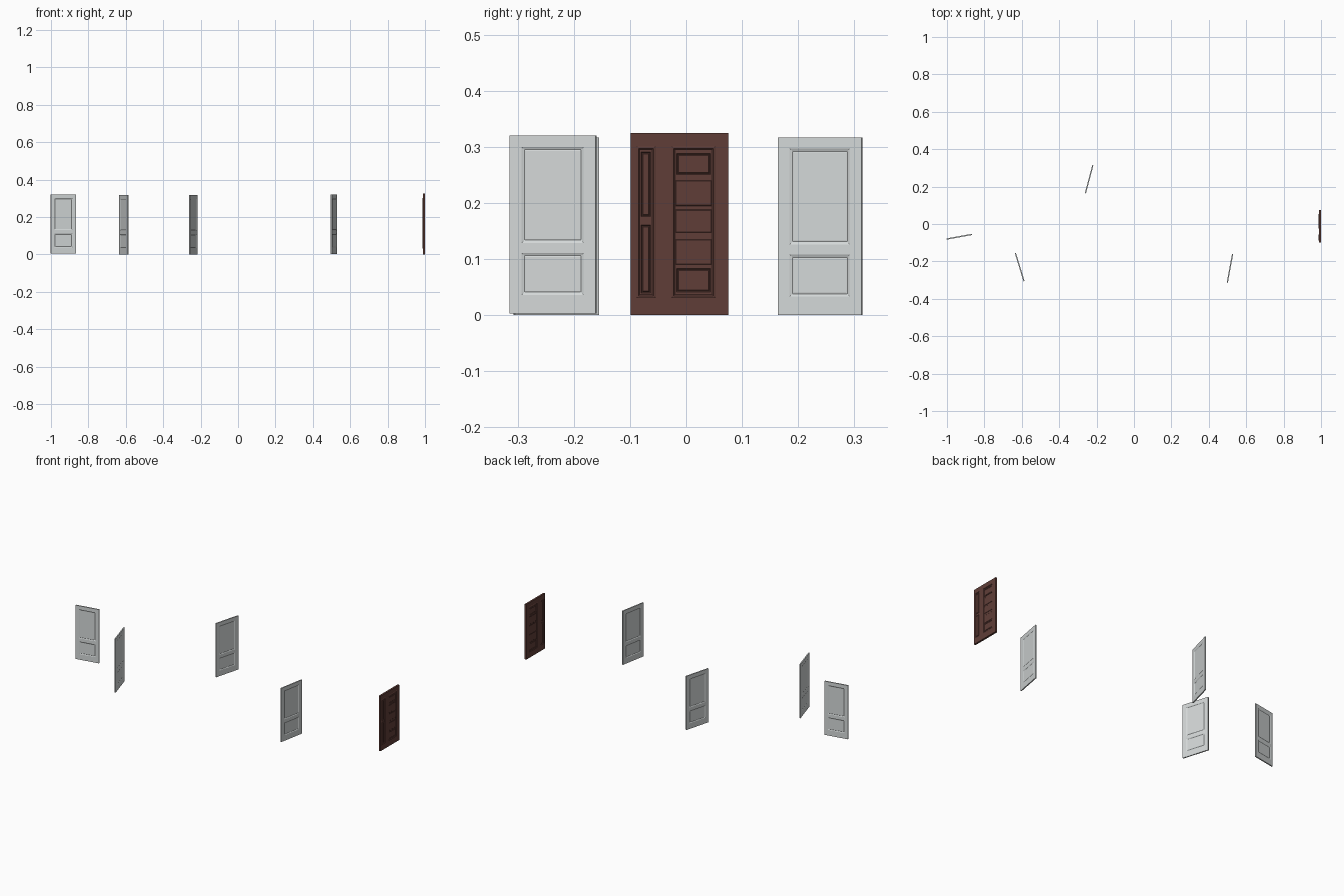
import bpy, bmesh, math

if "Cube" in bpy.data.objects:
    bpy.data.objects.remove(bpy.data.objects["Cube"])


def material(name, rgb):
    m = bpy.data.materials.new(name)
    m.diffuse_color = (*rgb, 1)
    m.use_nodes = True
    m.node_tree.nodes["Principled BSDF"].inputs["Base Color"].default_value = m.diffuse_color
    return m


GREY = material("pale_grey_paint", (0.65, 0.68, 0.68))
BROWN = material("dark_brown_wood", (0.117, 0.048, 0.039))


def slab(name, xs, zs, thick, cells, steps, mat, loc, angle):
    """Upright slab cut into a grid; the chosen cells get stepped insets on both faces."""
    bm = bmesh.new()
    grid = [[bm.verts.new((x, -thick / 2, z)) for z in zs] for x in xs]
    panels = []
    for i in range(len(xs) - 1):
        for j in range(len(zs) - 1):
            f = bm.faces.new((grid[i][j], grid[i + 1][j],
                              grid[i + 1][j + 1], grid[i][j + 1]))
            if (i, j) in cells:
                panels.append(f)
    bm.normal_update()
    for width, depth in steps:
        if panels:
            bmesh.ops.inset_individual(bm, faces=panels, thickness=width,
                                       depth=depth, use_even_offset=True)
    # mirror the moulded face to the back and close the rim
    rim = [e for e in bm.edges if e.is_boundary]
    dup = bmesh.ops.duplicate(bm, geom=bm.verts[:] + bm.edges[:] + bm.faces[:])
    vmap = dup["vert_map"]
    for g in dup["geom"]:
        if isinstance(g, bmesh.types.BMVert):
            g.co.y = -g.co.y
    for e in rim:
        a, b = e.verts
        bm.faces.new((a, b, vmap[b], vmap[a]))
    bmesh.ops.recalc_face_normals(bm, faces=bm.faces[:])
    me = bpy.data.meshes.new(name)
    bm.to_mesh(me)
    bm.free()
    me.materials.append(mat)
    ob = bpy.data.objects.new(name, me)
    ob.location = loc
    ob.rotation_euler.z = math.radians(angle)
    bpy.context.collection.objects.link(ob)
    return ob


# Four interior doors: width, centre x, y, base z, turn in degrees
DOORS = [
    (0.137, -0.934, -0.068, 0.004, 10.3),
    (0.157, -0.611, -0.231, 0.000, -73.0),
    (0.154, -0.240, 0.239, 0.000, 75.0),
    (0.156, 0.513, -0.237, 0.003, 79.5),
]
for n, (w, x, y, z, ang) in enumerate(DOORS, 1):
    slab(f"interior_door_{n}",
         [-w / 2, -0.36 * w, 0.36 * w, w / 2],
         [0, 0.033, 0.108, 0.126, 0.297, 0.317],
         0.0065, {(1, 1), (1, 3)},
         [(0.002, -0.001), (0.003, -0.0012), (0.002, 0.0006)],
         GREY, (x, y, z), ang)

# Entrance door leaf with raised mouldings round two sunk panels
ENTRY = ((0.9935, -0.0115, 0), 90)
slab("entrance_door", [-0.0875, -0.077, -0.043, -0.014, 0.064, 0.0875],
     [0, 0.031, 0.301, 0.325], 0.011, {(1, 1), (3, 1)},
     [(0.0015, 0.001), (0.002, 0), (0.0025, -0.003)], BROWN, *ENTRY)

# Moulded fields: two in the narrow column, top and bottom in the wide one
NARROW, WIDE = [-0.070, -0.050], [-0.007, 0.057]
for n, (xs, zs) in enumerate([(NARROW, [0.038, 0.162]), (NARROW, [0.174, 0.292]),
                              (WIDE, [0.040, 0.085]), (WIDE, [0.249, 0.290])], 1):
    slab(f"moulded_field_{n}", xs, zs, 0.0105, {(0, 0)},
         [(0.0015, 0), (0.002, -0.002), (0.0015, 0.0015)], BROWN, *ENTRY)

# Plain fields in the middle of the wide column
for n, zs in enumerate([[0.090, 0.135], [0.147, 0.188], [0.195, 0.240]], 1):
    slab(f"plain_field_{n}", WIDE, zs, 0.0085, {(0, 0)},
         [(0.001, 0.0007)], BROWN, *ENTRY)
